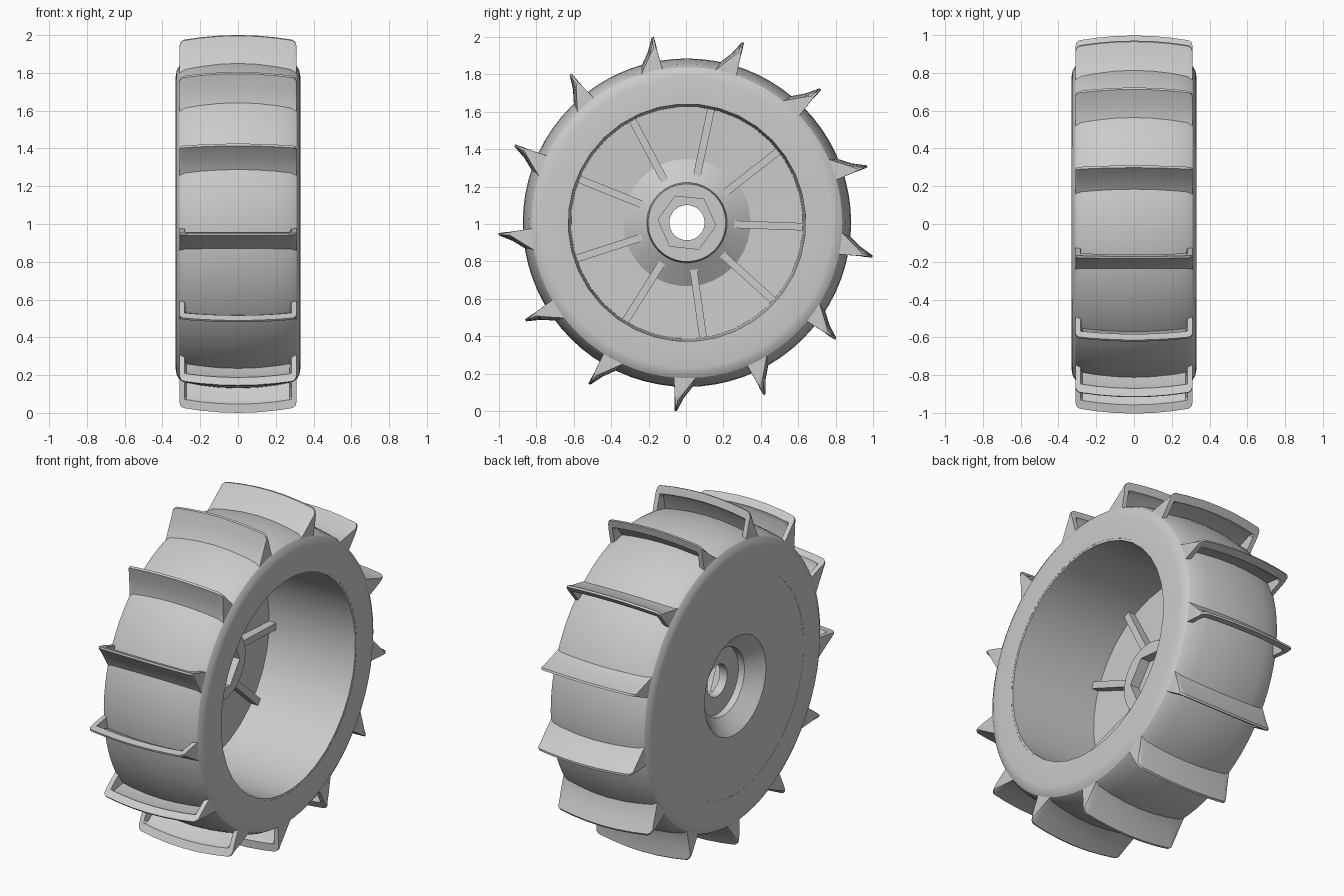
import bpy
import bmesh
from math import radians, pi, cos, sin

if "Cube" in bpy.data.objects:
    bpy.data.objects.remove(bpy.data.objects["Cube"])

CENTRE = (0, 0.005, 1.007)

grey = bpy.data.materials.new("plain_grey")
grey.use_nodes = True
COLOUR = (0.6, 0.6, 0.6, 1)
grey.diffuse_color = COLOUR
grey.node_tree.nodes["Principled BSDF"].inputs["Base Color"].default_value = COLOUR


def mesh_from_rows(name, rows, wrap_rows):
    """Skin a list of closed point loops; wrap them or cap the ends."""
    bm = bmesh.new()
    loops = [[bm.verts.new(p) for p in row] for row in rows]
    n = len(loops[0])
    count = len(loops)
    for i in range(count if wrap_rows else count - 1):
        a, b = loops[i], loops[(i + 1) % count]
        for j in range(n):
            k = (j + 1) % n
            bm.faces.new((a[j], a[k], b[k], b[j]))
    if not wrap_rows:
        bm.faces.new(loops[0])
        bm.faces.new(loops[-1])
    bmesh.ops.recalc_face_normals(bm, faces=bm.faces)
    mesh = bpy.data.meshes.new(name)
    bm.to_mesh(mesh)
    bm.free()
    mesh.materials.append(grey)
    return mesh


def place(name, mesh, turn=0):
    obj = bpy.data.objects.new(name, mesh)
    obj.location = CENTRE
    obj.rotation_euler.x = turn
    bpy.context.collection.objects.link(obj)
    return obj


def smooth(obj, angle):
    bpy.ops.object.select_all(action="DESELECT")
    obj.select_set(True)
    bpy.context.view_layer.objects.active = obj
    bpy.ops.object.shade_smooth_by_angle(angle=radians(angle))


def lathe(name, profile, sides, hex_rows=(), start=0):
    """Spin (x, radius) points about the axle; hex_rows become hexagons."""
    rows = []
    for i, (x, r) in enumerate(profile):
        row = []
        for s in range(sides):
            a = 2 * pi * s / sides
            k = cos(pi / 6) / cos(a % (pi / 3) - pi / 6) if i in hex_rows else 1
            row.append((x, r * k * cos(a + start), r * k * sin(a + start)))
        rows.append(row)
    obj = place(name, mesh_from_rows(name, rows, True))
    smooth(obj, 30)
    return obj


# Tyre: flat sidewalls, rounded shoulders, crowned tread
half = [(0.33, 0.645), (0.33, 0.775), (0.325, 0.805), (0.31, 0.83),
        (0.28, 0.846), (0.2, 0.861), (0.1, 0.873)]
lathe("tyre", half + [(0, 0.877)] + [(-x, r) for x, r in reversed(half)], 72)

# Rim: deep barrel, closed disc, conical hub with hex socket and bore
rim = [(-0.21, 0.094), (-0.21, 0.2), (-0.25, 0.2), (-0.329, 0.29),
       (-0.329, 0.65), (0.329, 0.65), (0.329, 0.634), (-0.23, 0.62),
       (-0.24, 0.34), (-0.16, 0.215), (-0.10, 0.208),
       (-0.10, 0.155), (-0.16, 0.155), (-0.16, 0.094)]
lathe("rim", rim, 36, hex_rows=(11, 12), start=radians(-6))

# Ribs on the inside of the disc
bm = bmesh.new()
bmesh.ops.create_cube(bm, size=1)
for v in bm.verts:
    v.co = (-0.215 + 0.06 * v.co.x, 0.04 * v.co.y, 0.43 + 0.39 * v.co.z)
rib = bpy.data.meshes.new("rib")
bm.to_mesh(rib)
bm.free()
rib.materials.append(grey)
for i in range(9):
    place(f"rib_{i + 1}", rib, radians(-92 + 40 * i))

# Paddle: wedge section (tangent, radius) with a scoop in its leading face
BACK = [(0.0, 1.009), (0.012, 1.007), (0.045, 0.935), (0.10, 0.855), (0.16, 0.80)]
SOLID = [(-0.022, 0.79), (-0.006, 0.948), (-0.004, 0.963)] + BACK
SCOOP = [(0.075, 0.81), (0.018, 0.946), (-0.004, 0.963)] + BACK


def station(x, section, trim=0):
    drop = 0.03 * (x / 0.31) ** 2
    return [(x, -t, min(r, 1.009 - trim) - drop) for t, r in section]


side = [(0.31, SOLID, 0.03), (0.304, SOLID, 0.01), (0.29, SOLID, 0),
        (0.282, SOLID, 0), (0.272, SCOOP, 0), (0.2, SCOOP, 0), (0.1, SCOOP, 0)]
stations = side + [(0, SCOOP, 0)] + [(-x, s, t) for x, s, t in reversed(side)]
paddle = mesh_from_rows("paddle", [station(*s) for s in stations], False)
for i in range(13):
    obj = place(f"paddle_{i + 1}", paddle, radians(10.1) + 2 * pi * i / 13)
    if i == 0:
        smooth(obj, 35)
